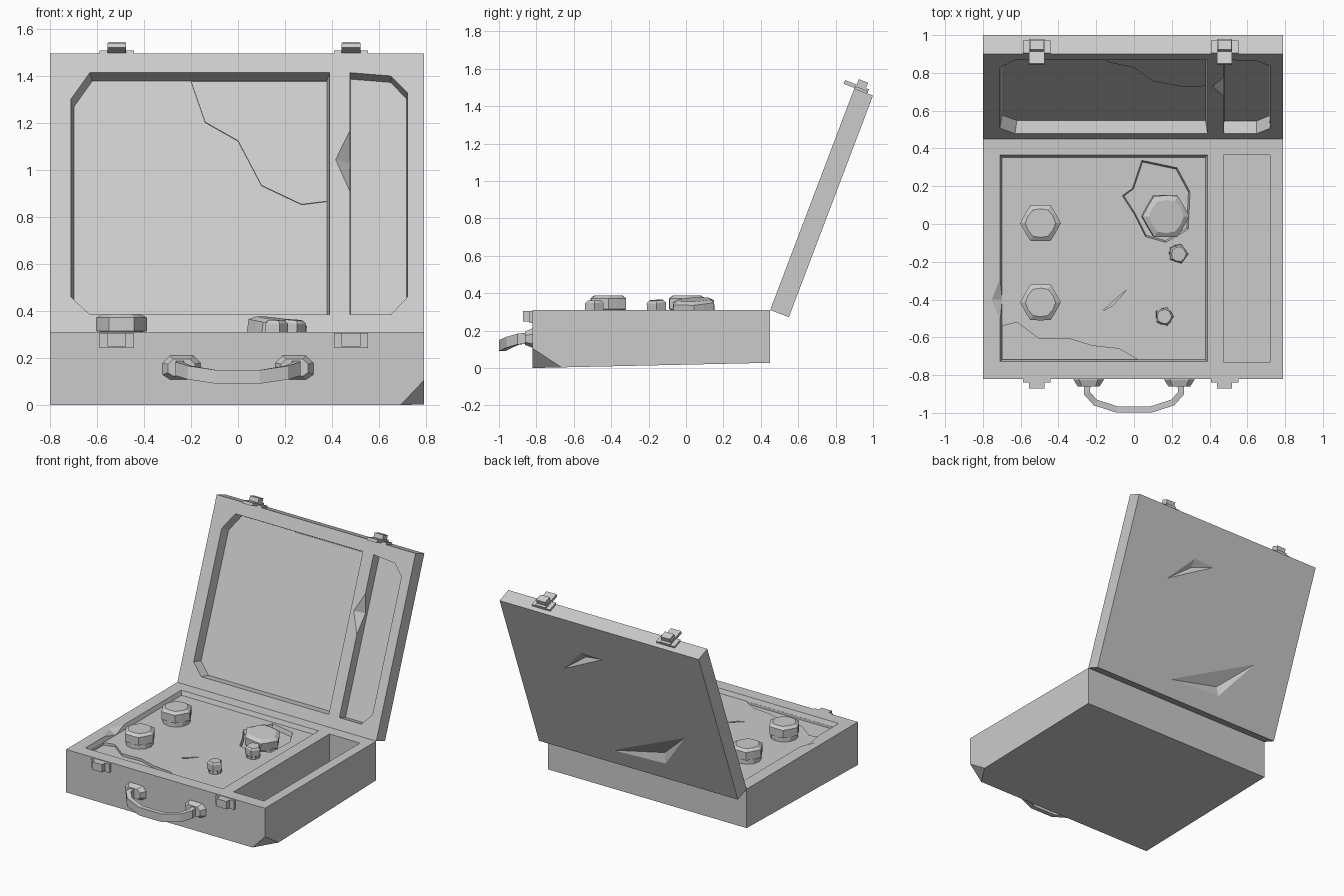
import bpy, bmesh, math
from mathutils import Matrix, Vector

cube = bpy.data.objects.get("Cube")
if cube:
    bpy.data.objects.remove(cube, do_unlink=True)

grey = bpy.data.materials.new("case_grey")
grey.use_nodes = True
grey.diffuse_color = (0.6, 0.6, 0.6, 1)
grey.node_tree.nodes["Principled BSDF"].inputs["Base Color"].default_value = (0.6, 0.6, 0.6, 1)

# Lid frame: x across, y up the lid, z out of its inner face
LID = Matrix(((1, 0, 0, 0), (0, .355, -.935, .45), (0, .935, .355, .31), (0, 0, 0, 1)))
BASE = Matrix.Identity(4)


def finish(name, bm, matrix=BASE):
    bmesh.ops.recalc_face_normals(bm, faces=bm.faces)
    me = bpy.data.meshes.new(name)
    bm.to_mesh(me)
    bm.free()
    me.transform(matrix)
    me.materials.append(grey)
    ob = bpy.data.objects.new(name, me)
    bpy.context.collection.objects.link(ob)
    return ob


def loft(name, rings, matrix=BASE, closed=False):
    """Skin a list of point rings, capping the ends."""
    bm = bmesh.new()
    rows = [[bm.verts.new(p) for p in ring] for ring in rings]
    for a, b in zip(rows, rows[1:]):
        for i in range(len(a)):
            j = (i + 1) % len(a)
            bm.faces.new((a[i], a[j], b[j], b[i]))
    bm.faces.new(rows[0])
    bm.faces.new(rows[-1])
    return finish(name, bm, matrix)


def prism(name, outline, z0, z1, matrix=BASE, draft=0):
    """Extrude an outline from z0 to z1, shrinking it by draft at z0."""
    xs, ys = [p[0] for p in outline], [p[1] for p in outline]
    cx, cy = (min(xs) + max(xs)) / 2, (min(ys) + max(ys)) / 2
    sx, sy = 1 - 2 * draft / (max(xs) - min(xs)), 1 - 2 * draft / (max(ys) - min(ys))
    low = [(cx + (x - cx) * sx, cy + (y - cy) * sy, z0) for x, y in outline]
    return loft(name, [low, [(x, y, z1) for x, y in outline]], matrix)


def rect(x0, x1, y0, y1):
    return [(x0, y0), (x1, y0), (x1, y1), (x0, y1)]


def pyramid(name, outline, z, apex, matrix=BASE):
    bm = bmesh.new()
    vs = [bm.verts.new((x, y, z)) for x, y in outline]
    top = bm.verts.new(apex)
    bm.faces.new(vs)
    for i, v in enumerate(vs):
        bm.faces.new((v, vs[(i + 1) % len(vs)], top))
    return finish(name, bm, matrix)


def carve(target, *cutters):
    for c in cutters:
        mod = target.modifiers.new("cut", 'BOOLEAN')
        mod.operation = 'DIFFERENCE'
        mod.solver = 'EXACT'
        mod.object = c
        bpy.context.view_layer.objects.active = target
        bpy.ops.object.modifier_apply(modifier=mod.name)
        bpy.data.objects.remove(c, do_unlink=True)


# Lower case with a sloping underside and one broken corner
case = prism("lower_case", rect(-.8, .79, -.82, .45), 0, .31)
bm = bmesh.new()
bm.from_mesh(case.data)
for v in bm.verts:
    if v.co.z < .1 and v.co.y > 0:
        v.co.z = .028
a, b, c = Vector((.69, -.82, 0)), Vector((.79, -.66, 0)), Vector((.79, -.82, .105))
normal = (b - a).cross(c - a)
if normal.x < 0:
    normal.negate()
cut = bmesh.ops.bisect_plane(bm, geom=bm.verts[:] + bm.edges[:] + bm.faces[:],
                             plane_co=a, plane_no=normal, clear_outer=True)
bmesh.ops.holes_fill(bm, edges=[e for e in bm.edges if e.is_boundary])
bmesh.ops.recalc_face_normals(bm, faces=bm.faces)
bm.to_mesh(case.data)
bm.free()

# Control tray, storage well, ragged hole, broken corner and slit
hole = [(.04, .34), (.23, .3), (.3, .17), (.29, -.03), (.17, -.1), (.06, -.07),
        (0, .05), (-.065, .15), (-.01, .19)]
corner = [(-.697, -.717), (.02, -.717), (-.08, -.66), (-.22, -.645), (-.35, -.605),
          (-.5, -.61), (-.62, -.52), (-.697, -.54)]
carve(case,
      prism("tray_cut", rect(-.71, .39, -.73, .365), .28, .312, draft=.012),
      prism("well_cut", rect(.475, .72, -.73, .365), .07, .33),
      prism("hole_cut", hole, .25, .29, draft=.012),
      prism("corner_cut", corner, .262, .29),
      prism("slit_cut", [(-.165, -.46), (-.11, -.43), (-.04, -.35), (-.1, -.4)], .265, .29),
      pyramid("rim_dent", [(-.69, -.24), (-.755, -.4), (-.69, -.56)], .311, (-.7, -.4, .28)))

# Lid with two chamfered recesses, a chipped divider and two outside dents
lid = prism("lid", rect(-.8, .79, 0, 1.267), -.107, 0, LID)
wide = [(-.63, .08), (.39, .08), (.39, 1.18), (-.63, 1.18), (-.71, 1.06), (-.71, .16)]
slim = [(.475, .08), (.65, .08), (.72, .16), (.72, 1.09), (.65, 1.165), (.475, 1.18)]
big, small = [(.183, .12), (-.496, .461), (-.258, .143)], [(.405, .778), (.207, .993), (.033, .986)]
carve(lid,
      prism("wide_cut", wide, -.07, .001, LID, .012),
      prism("slim_cut", slim, -.07, .001, LID, .003),
      pyramid("divider_chip", [(.5, .57), (.41, .785), (.5, .98)], .004, (.5, .785, -.068), LID),
      pyramid("big_dent", big, -.108, (-.245, .21, -.074), LID),
      pyramid("small_dent", small, -.108, (.2, .93, -.078), LID))

# Cracked sheet standing just proud of the lid recess
crack = [(-.2, 1.165), (-.14, .98), (0, .895), (.1, .692), (.27, .606), (.378, .62), (.378, 1.165)]
prism("cracked_lining", crack, -.072, -.064, LID)


def knob(name, radius, height, lobes, place, wave=.88):
    """Lobed control knob with a chamfered top."""
    n = lobes * 2

    def ring(r, z, w):
        return [(r * (w if i % 2 else 1) * math.cos(math.tau * i / n),
                 r * (w if i % 2 else 1) * math.sin(math.tau * i / n), z) for i in range(n)]
    loft(name, [ring(radius * .85, 0, 1), ring(radius * .85, height * .3, 1),
                ring(radius, height * .32, wave), ring(radius, height * .85, wave),
                ring(radius * .74, height, .95)], place)


def place(x, y, z, tilt_x=0, tilt_y=0):
    return (Matrix.Translation((x, y, z)) @ Matrix.Rotation(math.radians(tilt_x), 4, 'X')
            @ Matrix.Rotation(math.radians(tilt_y), 4, 'Y'))


knob("rear_knob", .108, .108, 6, place(-.495, .005, .28))
knob("front_knob", .108, .108, 6, place(-.495, -.415, .28))
knob("loose_knob", .125, .105, 6, place(.158, .045, .262, 3, 7))
knob("small_front_knob", .052, .085, 5, place(.16, -.49, .275), .81)
knob("small_rear_knob", .054, .088, 5, place(.23, -.155, .275, 3, 4), .81)


def block(name, x, sx, y0, y1, z0, z1, matrix=BASE):
    prism(name, rect(x - sx, x + sx, y0, y1), z0, z1, matrix)


# Latches: base catches and their lid hasps
for side, x in (("right", -.515), ("left", .48)):
    block(side + "_catch_plate", x, .073, -.838, -.81, .242, .306)
    block(side + "_catch_block", x, .04, -.872, -.82, .25, .306)
    block(side + "_hasp_plate", x, .073, 1.26, 1.28, -.072, .0, LID)
    block(side + "_hasp_tab", x, .04, 1.27, 1.291, -.075, .062, LID)
    block(side + "_hasp_block", x, .036, 1.28, 1.322, -.058, -.005, LID)

# Handle brackets: eight-sided pads on the front
for side, s in (("right", -1), ("left", 1)):
    pad = [(-.08, .13), (-.05, .11), (.05, .11), (.08, .13),
           (.08, .18), (.05, .21), (-.05, .21), (-.08, .18)]
    loft(side + "_bracket", [[(s * .24 + x * k, y, .16 + (z - .16) * k) for x, z in pad]
                             for y, k in ((-.81, 1), (-.825, 1), (-.86, .72))])

# Drooping handle band
half = [(.245, -.84, .16), (.25, -.895, .155), (.205, -.945, .138), (.09, -.982, .12)]
path = [Vector((-x, y, z)) for x, y, z in half] + [Vector(p) for p in reversed(half)]
rings = []
for i, p in enumerate(path):
    d = path[min(i + 1, len(path) - 1)] - path[max(i - 1, 0)]
    side = Vector((-d.y, d.x, 0)).normalized() * .017
    up = Vector((0, 0, .029))
    rings.append([p + side + up, p - side + up, p - side - up, p + side - up])
loft("handle", rings)
